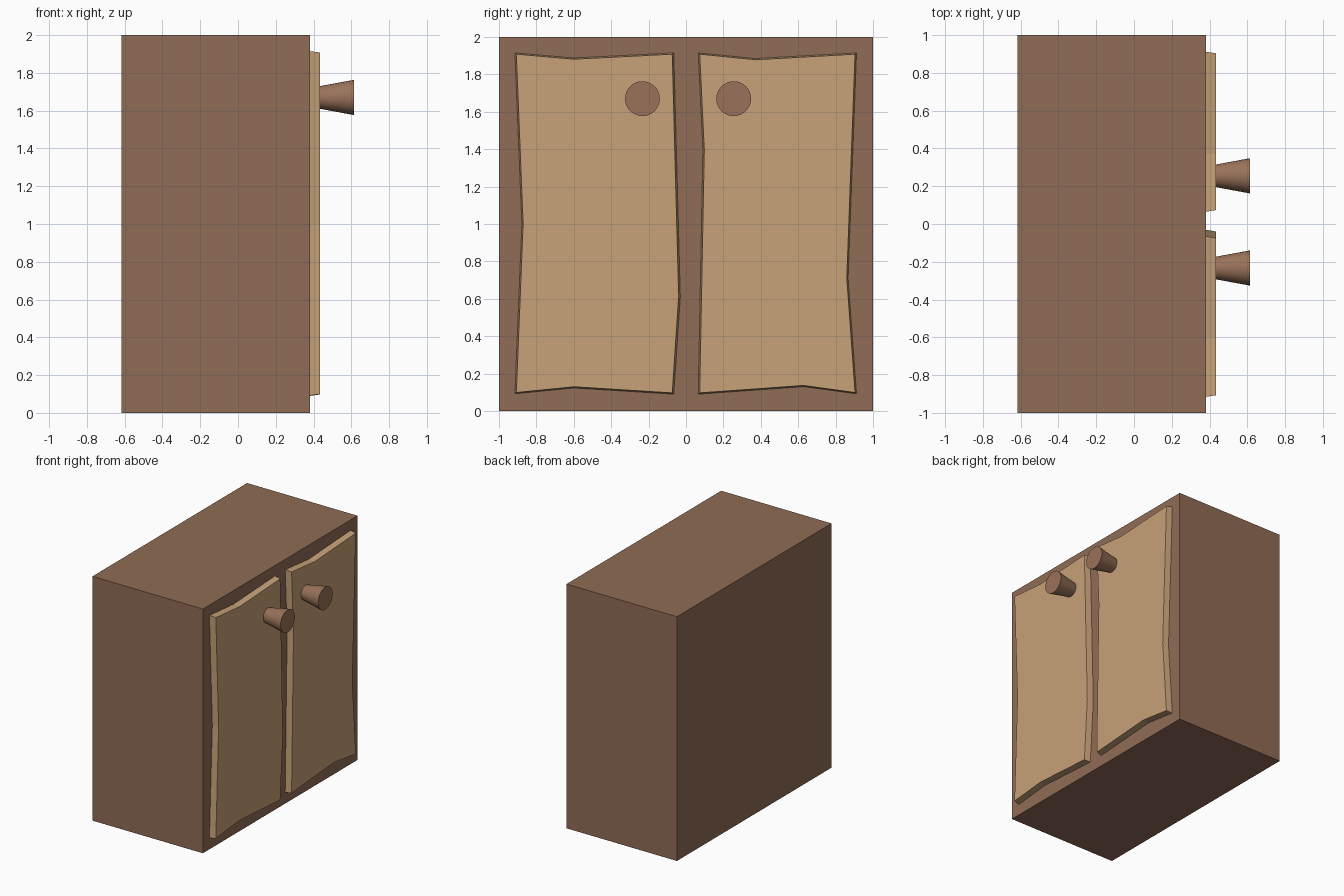
import bpy, bmesh, math

if "Cube" in bpy.data.objects:
    bpy.data.objects.remove(bpy.data.objects["Cube"])


def material(name, color):
    m = bpy.data.materials.new(name)
    m.diffuse_color = (*color, 1)
    m.use_nodes = True
    m.node_tree.nodes["Principled BSDF"].inputs["Base Color"].default_value = m.diffuse_color
    return m


dark_wood = material("dark_wood", (0.28, 0.15, 0.09))
light_wood = material("light_wood", (0.57, 0.36, 0.19))
knob_wood = material("knob_wood", (0.32, 0.17, 0.10))

BODY_FRONT, DOOR_FRONT, KNOB_TIP = 0.38, 0.434, 0.613


def door(name, outline):
    """Hand-cut plank in the YZ plane with a slightly smaller front face."""
    cy = sum(p[0] for p in outline) / len(outline)
    bm = bmesh.new()
    back = [bm.verts.new((BODY_FRONT, y, z)) for y, z in outline]
    front = [bm.verts.new((DOOR_FRONT, cy + (y - cy) * 0.98, 1 + (z - 1) * 0.992))
             for y, z in outline]
    bm.faces.new(back[::-1])
    bm.faces.new(front)
    n = len(outline)
    for i in range(n):
        j = (i + 1) % n
        bm.faces.new((back[i], back[j], front[j], front[i]))
    bmesh.ops.recalc_face_normals(bm, faces=bm.faces)
    me = bpy.data.meshes.new(name)
    bm.to_mesh(me)
    bm.free()
    ob = bpy.data.objects.new(name, me)
    me.materials.append(light_wood)
    bpy.context.collection.objects.link(ob)


def knob(name, y):
    """Flared round handle pointing along +X."""
    bpy.ops.mesh.primitive_cone_add(
        vertices=32, radius1=0.06, radius2=0.093, depth=KNOB_TIP - DOOR_FRONT,
        location=((KNOB_TIP + DOOR_FRONT) / 2, y, 1.67), rotation=(0, math.pi / 2, 0))
    ob = bpy.context.object
    ob.name = name
    ob.data.materials.append(knob_wood)
    bpy.ops.object.shade_smooth_by_angle()


# Cabinet body
bpy.ops.mesh.primitive_cube_add(size=1, location=(-0.118, 0, 1))
body = bpy.context.object
body.name = "cabinet_body"
body.scale = (1, 2, 2)
body.data.materials.append(dark_wood)

# Doors with uneven edges
door("left_door", [(-0.915, 0.092), (-0.6, 0.123), (-0.065, 0.09), (-0.03, 0.61),
                   (-0.065, 1.915), (-0.6, 1.888), (-0.915, 1.915), (-0.878, 1.0)])
door("right_door", [(0.065, 0.09), (0.63, 0.13), (0.912, 0.092), (0.867, 0.71),
                    (0.912, 1.915), (0.37, 1.885), (0.065, 1.915), (0.09, 1.4)])

# Door knobs
knob("left_knob", -0.233)
knob("right_knob", 0.255)
